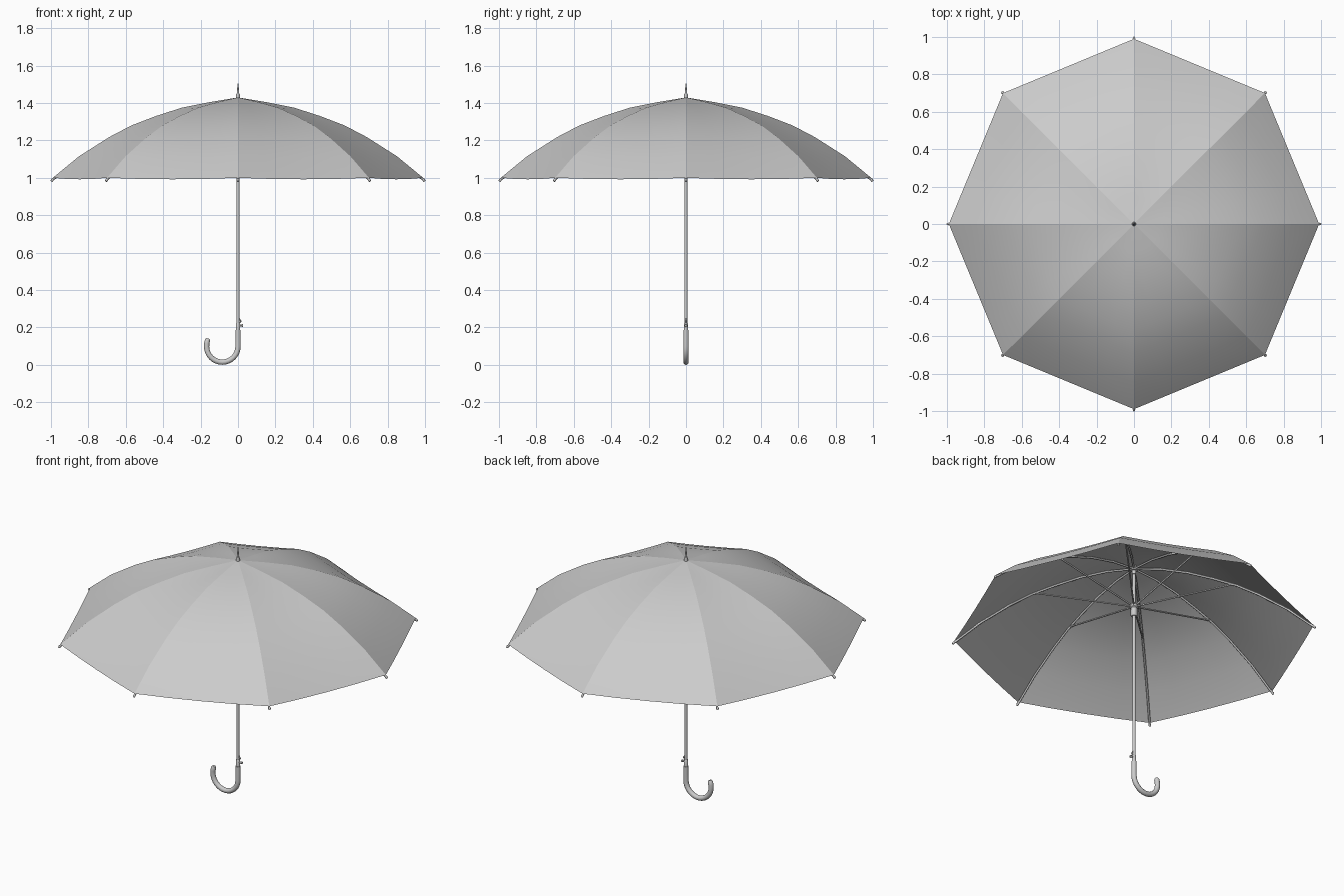
import bpy, bmesh, math
from mathutils import Vector

if "Cube" in bpy.data.objects:
    bpy.data.objects.remove(bpy.data.objects["Cube"])

RIBS = 8
# rib profile (radius, height) from the crown to the rim
PROFILE = [(0, 1.43), (0.15, 1.405), (0.30, 1.375), (0.44, 1.33), (0.57, 1.28),
           (0.69, 1.217), (0.85, 1.115), (0.99, 1.0)]


def polar(r, a, z):
    return Vector((r * math.cos(a), r * math.sin(a), z))


def finish(bm, name, angle=None):
    me = bpy.data.meshes.new(name)
    bm.to_mesh(me)
    bm.free()
    ob = bpy.data.objects.new(name, me)
    bpy.context.collection.objects.link(ob)
    for o in bpy.context.selected_objects:
        o.select_set(False)
    ob.select_set(True)
    bpy.context.view_layer.objects.active = ob
    if angle is None:
        bpy.ops.object.shade_smooth()
    else:
        bpy.ops.object.shade_smooth_by_angle(angle=math.radians(angle))
    return ob


def add_tube(bm, pts, radii, sides=8):
    """Sweep a round section along a planar path."""
    pts = [Vector(p) for p in pts]
    if not isinstance(radii, (list, tuple)):
        radii = [radii] * len(pts)
    chord = pts[-1] - pts[0]
    side = chord.cross(pts[len(pts) // 2] - pts[0])
    if side.length < 1e-6:
        side = chord.orthogonal()
    side.normalize()
    rings = []
    for i, p in enumerate(pts):
        t = (pts[min(i + 1, len(pts) - 1)] - pts[max(i - 1, 0)]).normalized()
        n = t.cross(side).normalized()
        rings.append([bm.verts.new(p + radii[i] * (side * math.cos(k * math.tau / sides)
                      + n * math.sin(k * math.tau / sides))) for k in range(sides)])
    faces = [bm.faces.new(rings[0]), bm.faces.new(rings[-1][::-1])]
    for a, b in zip(rings, rings[1:]):
        for k in range(sides):
            j = (k + 1) % sides
            faces.append(bm.faces.new((a[k], b[k], b[j], a[j])))
    bmesh.ops.recalc_face_normals(bm, faces=faces)


def add_lathe(bm, profile, sides=16):
    """Turn a (radius, height) profile around the shaft."""
    rings = [[bm.verts.new(polar(r, k * math.tau / sides, z)) for k in range(sides)]
             for r, z in profile]
    bm.faces.new(rings[0][::-1])
    bm.faces.new(rings[-1])
    for a, b in zip(rings, rings[1:]):
        for k in range(sides):
            j = (k + 1) % sides
            bm.faces.new((a[k], a[j], b[j], b[k]))


# canopy: eight panels stretched straight between the ribs, rim sagging a little
bm = bmesh.new()
DIV = 4
top = bm.verts.new((0, 0, PROFILE[0][1]))
rows = []
for r, z in PROFILE[1:]:
    row = []
    for i in range(RIBS):
        p = polar(r, i * math.tau / RIBS, z)
        q = polar(r, (i + 1) * math.tau / RIBS, z)
        for d in range(DIV):
            f = d / DIV
            v = p.lerp(q, f)
            v.z -= 0.008 * r * 4 * f * (1 - f)
            row.append(bm.verts.new(v))
    rows.append(row)
N = RIBS * DIV
for k in range(N):
    j = (k + 1) % N
    bm.faces.new((top, rows[0][k], rows[0][j]))
    for a, b in zip(rows, rows[1:]):
        bm.faces.new((a[k], b[k], b[j], a[j]))
for k in range(0, N, DIV):
    line = [top] + [row[k] for row in rows]
    for a, b in zip(line, line[1:]):
        bm.edges.get((a, b)).smooth = False
finish(bm, "canopy")

# ribs, stretchers and rib tips
ribs, stretchers, tips = bmesh.new(), bmesh.new(), bmesh.new()
for i in range(RIBS):
    a = i * math.tau / RIBS
    path = [polar(0.015, a, 1.405)] + [polar(r - 0.003, a, z - 0.009) for r, z in PROFILE[1:]]
    add_tube(ribs, path, 0.006, 6)
    add_tube(stretchers, [polar(0.015, a, 1.17), polar(0.54, a, 1.28)], 0.005, 6)
    add_tube(tips, [polar(0.975, a, 1.006), polar(0.988, a, 0.994), polar(0.993, a, 0.988),
                    polar(0.998, a, 0.981)], [0.005, 0.005, 0.008, 0.005], 8)
finish(ribs, "ribs", 65)
finish(stretchers, "stretchers", 65)
finish(tips, "rib_tips", 50)

# shaft
bm = bmesh.new()
add_lathe(bm, [(0.009, 0.15), (0.009, 1.43)])
finish(bm, "shaft", 40)

# sliding runner and the fixed crown notch
bm = bmesh.new()
add_lathe(bm, [(0.015, 1.105), (0.018, 1.11), (0.018, 1.155), (0.024, 1.16),
               (0.024, 1.178), (0.014, 1.182)])
finish(bm, "runner", 40)
bm = bmesh.new()
add_lathe(bm, [(0.012, 1.37), (0.012, 1.393), (0.02, 1.395), (0.02, 1.414)])
finish(bm, "crown_notch", 40)

# ferrule spike on top
bm = bmesh.new()
add_lathe(bm, [(0.012, 1.42), (0.009, 1.45), (0.006, 1.452), (0.005, 1.475), (0.0015, 1.505)])
finish(bm, "ferrule", 50)

# hooked handle
bm = bmesh.new()
R, tube = 0.084, 0.0145
cz = R + tube
path = [(0, 0, 0.185), (0, 0, 0.14)]
path += [(-R + R * math.cos(t), 0, cz - R * math.sin(t))
         for t in (math.pi * i / 16 for i in range(17))]
path += [(-0.167, 0, 0.115), (-0.163, 0, 0.132), (-0.160, 0, 0.141)]
add_tube(bm, path, [tube] * (len(path) - 1) + [0.009], 14)
finish(bm, "handle", 50)

# release button and spring catch on the shaft
bm = bmesh.new()
add_tube(bm, [(0.005, 0, 0.21), (0.021, 0, 0.21), (0.021, 0, 0.21), (0.028, 0, 0.21)],
         [0.005, 0.005, 0.008, 0.007], 10)
finish(bm, "release_button", 40)
bm = bmesh.new()
add_tube(bm, [(0.006, 0, 0.222), (0.016, 0, 0.232), (0.007, 0, 0.248)], 0.004, 6)
finish(bm, "spring_catch", 40)
bm = bmesh.new()
add_lathe(bm, [(0.012, 0.18), (0.012, 0.222), (0.010, 0.225)])
finish(bm, "button_collar", 40)
